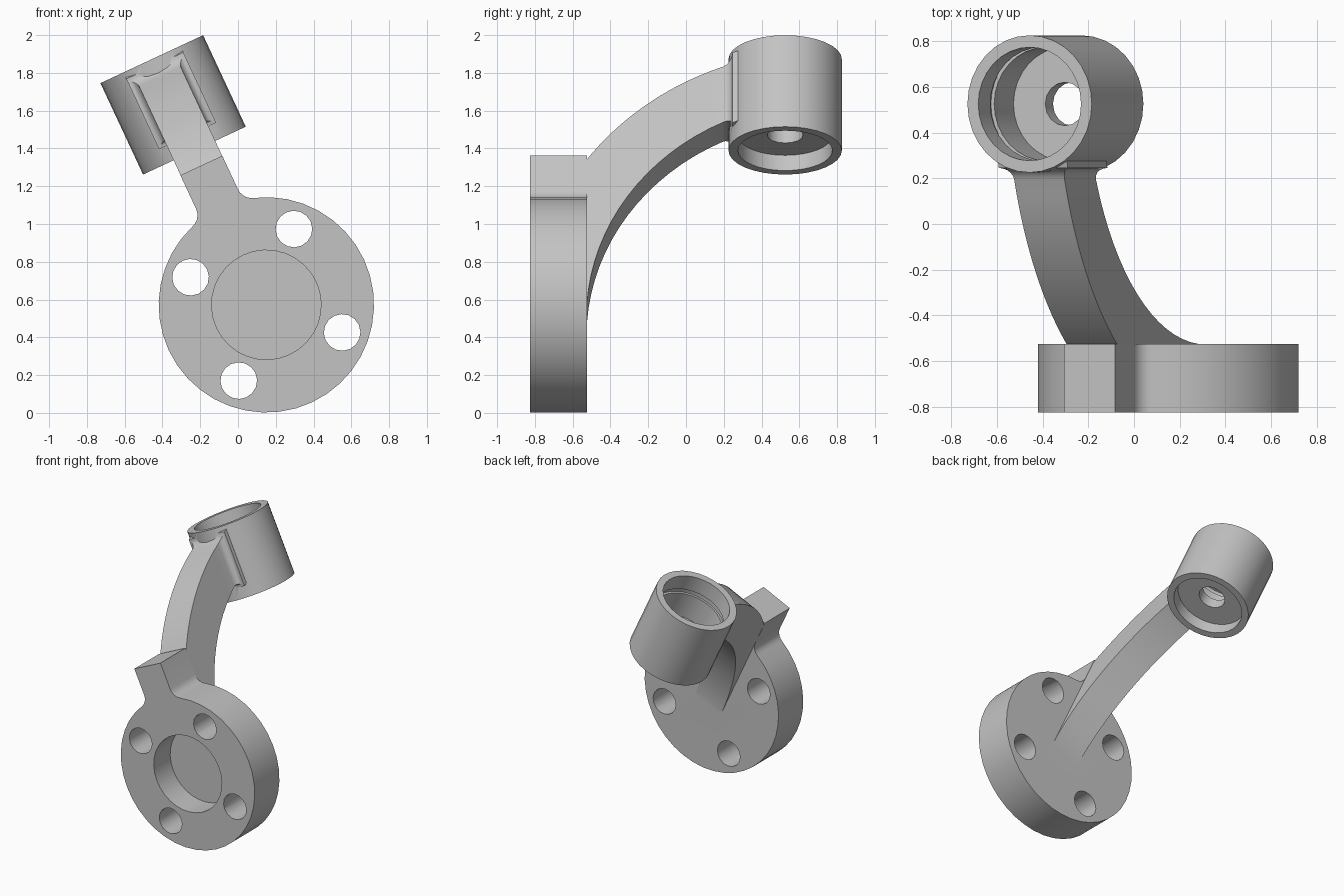
import bpy
import bmesh
from math import sin, cos, acos, atan2, pi, radians, sqrt
from mathutils import Matrix, Vector

cube = bpy.data.objects.get("Cube")
if cube:
    bpy.data.objects.remove(cube, do_unlink=True)

# The part is built upright around the flange centre, then leaned sideways.
LEAN = Matrix.Translation((0.15, 0, 0.572)) @ Matrix.Rotation(radians(-25), 4, 'Y')
FRONT, BACK = -0.825, -0.525
FLANGE_R, NECK_TOP, HALF = 0.57, 0.814, 0.1225
SOCKET_Y, SOCKET_R = 0.525, 0.30
ARC_Y, ARC_Z, R_IN, R_OUT = 0.733, -0.13, 1.26, 1.56

metal = bpy.data.materials.new("plain grey metal")
metal.use_nodes = True
grey = (0.55, 0.55, 0.55, 1)
metal.diffuse_color = grey
metal.node_tree.nodes["Principled BSDF"].inputs["Base Color"].default_value = grey


def loft(name, rings):
    """Skin a closed solid through rings with equal point counts."""
    bm = bmesh.new()
    loops = [[bm.verts.new(p) for p in ring] for ring in rings]
    n = len(loops[0])
    for a, b in zip(loops, loops[1:]):
        for i in range(n):
            j = (i + 1) % n
            bm.faces.new((a[i], a[j], b[j], b[i]))
    bm.faces.new(loops[0])
    bm.faces.new(loops[-1])
    bmesh.ops.recalc_face_normals(bm, faces=bm.faces)
    mesh = bpy.data.meshes.new(name)
    bm.to_mesh(mesh)
    bm.free()
    mesh.materials.append(metal)
    obj = bpy.data.objects.new(name, mesh)
    bpy.context.collection.objects.link(obj)
    return obj


def upright(name, profile, n):
    """Turned solid on the socket axis from (radius, height) pairs."""
    return loft(name, [[(r * cos(2 * pi * i / n), SOCKET_Y + r * sin(2 * pi * i / n), z)
                        for i in range(n)] for r, z in profile])


def drill(name, x, z, r, y0, y1, n):
    """Round cutter running front to back."""
    return loft(name, [[(x + r * cos(2 * pi * i / n), y, z + r * sin(2 * pi * i / n))
                        for i in range(n)] for y in (y0, y1)])


def combine(body, tool, operation):
    tool.hide_render = True
    mod = body.modifiers.new(operation, 'BOOLEAN')
    mod.operation = operation
    mod.solver = 'EXACT'
    mod.object = tool
    bpy.context.view_layer.objects.active = body
    bpy.ops.object.modifier_apply(modifier=mod.name)
    bpy.data.objects.remove(tool, do_unlink=True)


# Round flange with a filleted rectangular neck
fillet = 0.08
cx = HALF + fillet
cz = sqrt((FLANGE_R + fillet) ** 2 - cx ** 2)
phi = atan2(cz, cx)
half = [(HALF, NECK_TOP)]
half += [(cx + fillet * cos(pi + phi * i / 5), cz + fillet * sin(pi + phi * i / 5))
         for i in range(6)]
sweep = phi + pi / 2
half += [(FLANGE_R * cos(phi - sweep * i / 18), FLANGE_R * sin(phi - sweep * i / 18))
         for i in range(1, 19)]
outline = half + [(-x, z) for x, z in reversed(half[:-1])]
body = loft("socket_bracket", [[(x, y, z) for x, z in outline] for y in (FRONT, BACK)])


# Curved arm, flaring where it meets the socket
def section(y_in, y_out, flare):
    w = HALF - 0.001 + flare
    z_in = ARC_Z + sqrt(max(0, R_IN ** 2 - (ARC_Y - y_in) ** 2)) - flare
    z_out = ARC_Z + sqrt(max(0, R_OUT ** 2 - (ARC_Y - y_out) ** 2)) + flare
    y_out = max(y_out, -0.75)
    return [(-w, y_in, z_in), (w, y_in, z_in), (w, y_out, z_out), (-w, y_out, z_out)]


wall, round_r = 0.245, 0.05
stop = wall - round_r
end_in = acos((ARC_Y - stop) / R_IN)
end_out = acos((ARC_Y - stop) / R_OUT)
rings = []
for i in range(18):
    s = i / 17
    a_out = 0.35 + (end_out - 0.35) * s
    rings.append(section(ARC_Y - R_IN * cos(end_in * s), ARC_Y - R_OUT * cos(a_out), 0))
for i in range(1, 6):
    a = pi / 2 * i / 5
    y = stop + round_r * sin(a)
    rings.append(section(y, y, round_r * (1 - cos(a)) * 0.9))
rings.append(section(0.3, 0.3, round_r * 0.9))
combine(body, loft("arm", rings), 'UNION')

# Socket barrel
combine(body, upright("socket", [(SOCKET_R, 0.901), (SOCKET_R, 1.435)], 32), 'UNION')

# Stepped bore with retaining groove, centre hole and lower counterbore
combine(body, upright("upper_bore", [(0.248, 1.07), (0.248, 1.27), (0.264, 1.27),
                                     (0.264, 1.31), (0.248, 1.31), (0.248, 1.6)], 32),
        'DIFFERENCE')
combine(body, upright("lower_bore", [(0.25, 0.8), (0.25, 0.99)], 32), 'DIFFERENCE')
combine(body, upright("centre_hole", [(0.095, 0.95), (0.095, 1.1)], 16), 'DIFFERENCE')

# Flange recess and bolt holes
combine(body, drill("recess", 0, 0, 0.29, FRONT - 0.1, FRONT + 0.2, 32), 'DIFFERENCE')
for sx in (-1, 1):
    for sz in (-1, 1):
        combine(body, drill("bolt_hole", sx * 0.302, sz * 0.302, 0.097,
                            FRONT - 0.1, BACK + 0.1, 16), 'DIFFERENCE')

# Lean the finished part and smooth its round faces
body.data.transform(LEAN)
bpy.ops.object.select_all(action='DESELECT')
body.select_set(True)
bpy.context.view_layer.objects.active = body
bpy.ops.object.shade_smooth_by_angle(angle=radians(30))
